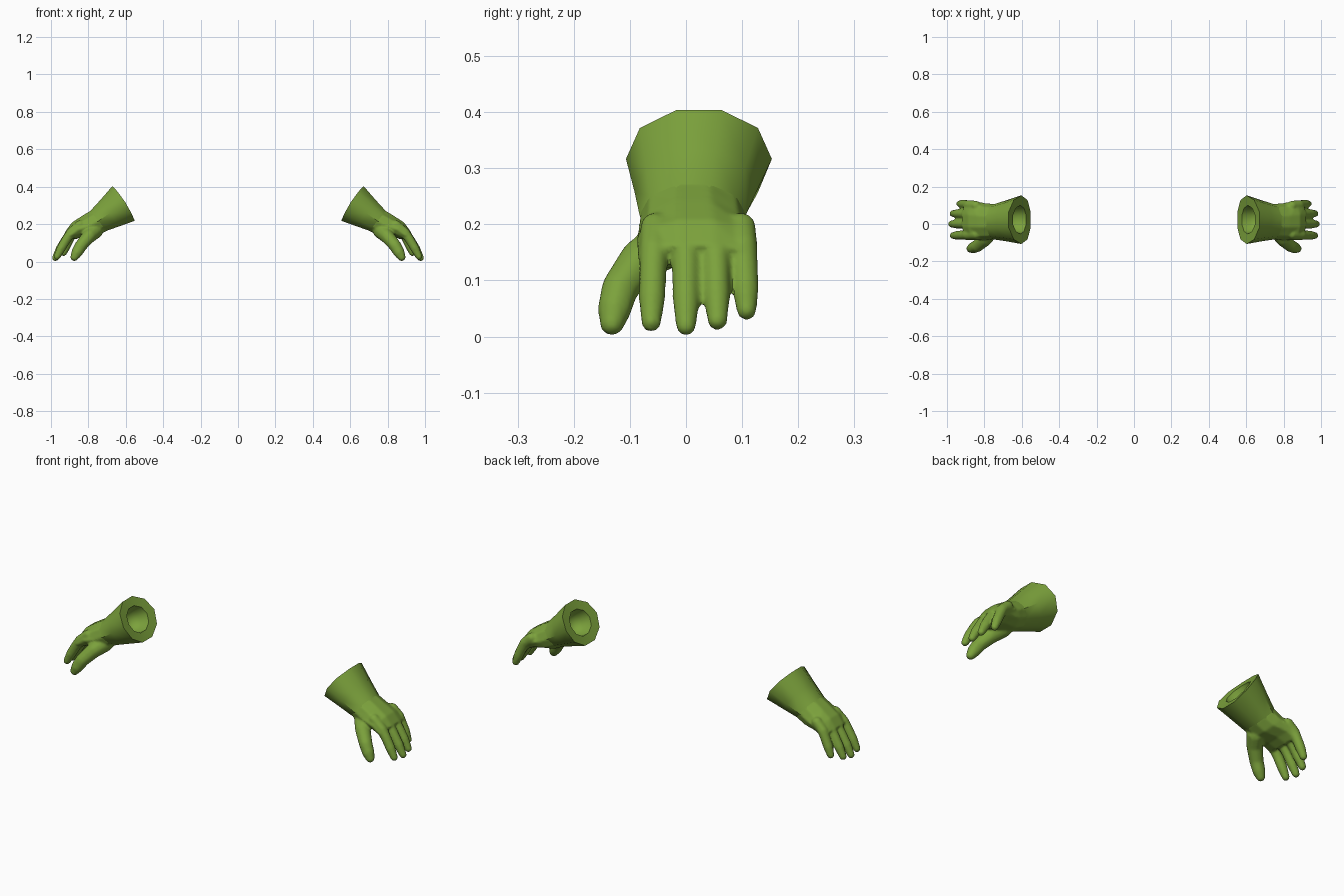
import bpy, bmesh, math
from mathutils import Vector, Matrix

if "Cube" in bpy.data.objects:
    bpy.data.objects.remove(bpy.data.objects["Cube"])

green = bpy.data.materials.new("glove green")
green.diffuse_color = (0.2, 0.36, 0.045, 1)
green.use_nodes = True
green.node_tree.nodes["Principled BSDF"].inputs["Base Color"].default_value = green.diffuse_color
N = 10


def ring(bm, top, bot, y0, y1, scale=1.0, bulge=0.0, depth=0.0):
    """Ten-sided oval section given by its top and bottom (x, z) and y range."""
    t, b = Vector((top[0], 0, top[1])), Vector((bot[0], 0, bot[1]))
    up = (t - b) / 2 / math.cos(math.pi / N)
    axis = Vector((up.z, 0, -up.x)).normalized()
    c = (t + b) / 2 + Vector((0, (y0 + y1) / 2, 0)) + axis * depth
    side = Vector((0, (y1 - y0) / 2, 0))
    vs = []
    for i in range(N):
        a = 2 * math.pi * (i + 0.5) / N
        s = math.sin(a)
        vs.append(bm.verts.new(c + (up * math.cos(a) + side * s) * scale
                               - axis * bulge * s * s))
    return vs


def loft(bm, rings):
    for r, q in zip(rings, rings[1:]):
        for i in range(N):
            j = (i + 1) % N
            bm.faces.new((r[i], r[j], q[j], q[i]))
    bm.faces.new(rings[0][::-1])
    bm.faces.new(rings[-1])


def finger(bm, path):
    """Chain of balls (x, y, z, radius) that melts into one finger."""
    for p, q in zip(path, path[1:]):
        for k in range(9):
            m = [u + (v - u) * k / 8 for u, v in zip(p, q)]
            bmesh.ops.create_icosphere(bm, subdivisions=2, radius=m[3],
                                       matrix=Matrix.Translation(m[:3]))


def finish(bm, name):
    bmesh.ops.recalc_face_normals(bm, faces=bm.faces)
    me = bpy.data.meshes.new(name)
    bm.to_mesh(me)
    bm.free()
    ob = bpy.data.objects.new(name, me)
    bpy.context.collection.objects.link(ob)
    bpy.ops.object.select_all(action='DESELECT')
    ob.select_set(True)
    bpy.context.view_layer.objects.active = ob
    return ob


def mirror_and_colour(ob):
    ob.data.materials.clear()
    ob.data.materials.append(green)
    bpy.ops.object.shade_smooth_by_angle(angle=math.radians(42))
    ob.modifiers.new("mirror", 'MIRROR')
    bpy.ops.object.modifier_apply(modifier="mirror")


# Cuff: flared sleeve with a thick flat rim and a rounded hollow
rim = ((0.672, 0.403), (0.553, 0.217), -0.107, 0.153)
wrist = ((0.79, 0.27), (0.70, 0.165), -0.083, 0.107)
palm_a = ((0.835, 0.243), (0.75, 0.14), -0.085, 0.112)
bm = bmesh.new()
loft(bm, [
    ring(bm, *rim, scale=0.15, depth=0.085),
    ring(bm, *rim, scale=0.36, depth=0.075),
    ring(bm, *rim, scale=0.52, depth=0.045),
    ring(bm, *rim, scale=0.59, bulge=0.005),
    ring(bm, *rim, bulge=0.012),
    ring(bm, (0.735, 0.33), (0.635, 0.188), -0.092, 0.126),
    ring(bm, *wrist),
    ring(bm, *palm_a, scale=0.9),
])
mirror_and_colour(finish(bm, "glove_cuff"))

# Palm: flattening section from wrist to knuckles
bm = bmesh.new()
loft(bm, [
    ring(bm, (0.765, 0.297), (0.672, 0.175), -0.083, 0.110, scale=0.93),
    ring(bm, *wrist),
    ring(bm, *palm_a),
    ring(bm, (0.888, 0.208), (0.825, 0.135), -0.09, 0.123),
    ring(bm, (0.922, 0.162), (0.872, 0.118), -0.088, 0.125),
])
# Four fingers: y at knuckle, y at tip, tip shift along x and z
for y0, y1, dx, dz in ((-0.055, -0.062, -0.009, 0.007), (0.0, 0.0, 0.0, 0.0),
                       (0.051, 0.056, -0.008, 0.01), (0.098, 0.108, -0.045, 0.028)):
    def at(t, x, z, r):
        return (x + dx * t, y0 + (y1 - y0) * t, z + dz * t, r)
    finger(bm, [at(0, 0.845, 0.195, 0.027), at(0.3, 0.895, 0.152, 0.027),
                at(0.6, 0.925, 0.11, 0.025), at(0.8, 0.952, 0.065, 0.0245),
                at(1, 0.977, 0.019, 0.0185)])
# Thumb
finger(bm, [(0.765, -0.035, 0.165, 0.045), (0.795, -0.08, 0.137, 0.039),
            (0.838, -0.117, 0.087, 0.034), (0.860, -0.127, 0.050, 0.031),
            (0.875, -0.132, 0.023, 0.022)])
hand = finish(bm, "glove_hand")

# Melt the hand parts together
rm = hand.modifiers.new("melt", 'REMESH')
rm.mode = 'VOXEL'
rm.voxel_size = 0.006
sm = hand.modifiers.new("soften", 'SMOOTH')
sm.factor, sm.iterations = 0.5, 5
for m in ("melt", "soften"):
    bpy.ops.object.modifier_apply(modifier=m)
mirror_and_colour(hand)
